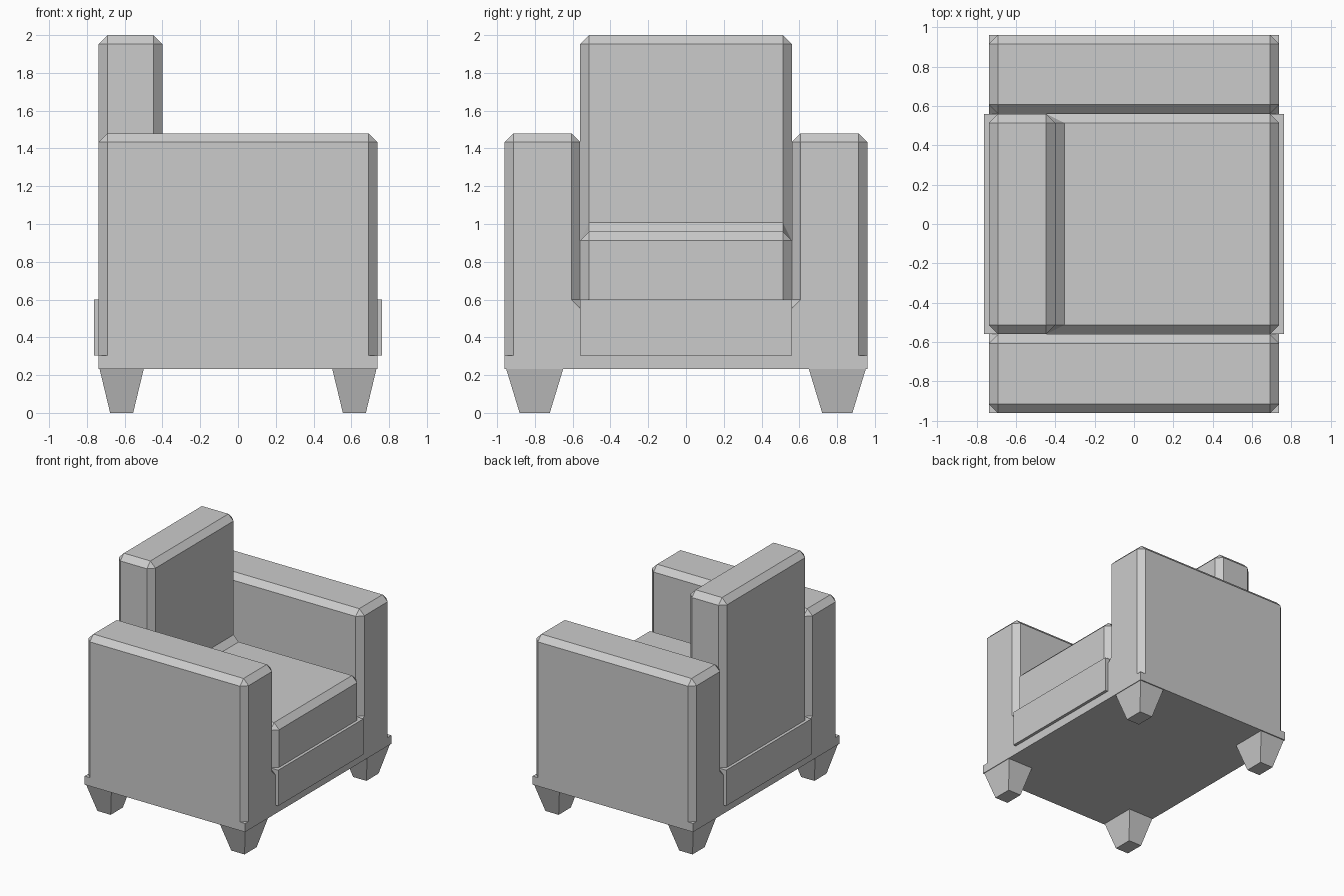
import bpy, bmesh
from mathutils import Vector

cube = bpy.data.objects.get("Cube")
if cube:
    bpy.data.objects.remove(cube, do_unlink=True)

GREY = (0.6, 0.6, 0.6, 1.0)
upholstery = bpy.data.materials.new("plain grey")
upholstery.use_nodes = True
upholstery.diffuse_color = GREY
upholstery.node_tree.nodes["Principled BSDF"].inputs["Base Color"].default_value = GREY

# Shared dimensions
DEPTH, WIDTH, INNER = 0.738, 0.961, 0.56    # half depth, half width, half seat width
FLOOR, BASE_TOP, RAIL_TOP = 0.233, 0.304, 0.601
CHAMFER = 0.047


def finish(name, bm):
    bmesh.ops.recalc_face_normals(bm, faces=bm.faces)
    mesh = bpy.data.meshes.new(name)
    bm.to_mesh(mesh)
    bm.free()
    mesh.materials.append(upholstery)
    obj = bpy.data.objects.new(name, mesh)
    bpy.context.collection.objects.link(obj)
    return obj


def extruded(profile, y0, y1):
    """Extrude an (x, z) profile along y."""
    bm = bmesh.new()
    face = bm.faces.new([bm.verts.new((x, y0, z)) for x, z in profile])
    moved = bmesh.ops.extrude_face_region(bm, geom=[face])["geom"]
    verts = [v for v in moved if isinstance(v, bmesh.types.BMVert)]
    bmesh.ops.translate(bm, verts=verts, vec=Vector((0, y1 - y0, 0)))
    # restore the starting cap if the extrusion consumed it
    bmesh.ops.holes_fill(bm, edges=[e for e in bm.edges if e.is_boundary])
    bmesh.ops.recalc_face_normals(bm, faces=bm.faces)
    return bm


def box(half_x, y0, y1, z0, z1):
    return extruded([(-half_x, z0), (half_x, z0), (half_x, z1), (-half_x, z1)], y0, y1)


def chamfer(bm, bottom):
    """Chamfer every edge except those lying on the bottom."""
    edges = [e for e in bm.edges if max(v.co.z for v in e.verts) > bottom + 0.01]
    bmesh.ops.bevel(bm, geom=edges, offset=CHAMFER, segments=1, profile=0.5, affect='EDGES')
    return bm


# Base slab and the rail that shows at both ends
finish("base", box(DEPTH, -WIDTH, WIDTH, FLOOR, BASE_TOP))
finish("seat_rail", box(0.763, -INNER, INNER, BASE_TOP, RAIL_TOP))

# Seat and backrest: one chamfered L-shaped block
back_front, seat_top, back_top = -0.4, 0.96, 2.0
profile = [(-DEPTH, RAIL_TOP), (DEPTH, RAIL_TOP), (DEPTH, seat_top),
           (back_front, seat_top), (back_front, back_top), (-DEPTH, back_top)]
finish("seat_and_back", chamfer(extruded(profile, -INNER, INNER), RAIL_TOP))

for side, s in (("right", -1), ("left", 1)):
    # Arms
    y0, y1 = sorted((s * INNER, s * WIDTH))
    finish(side + "_arm", chamfer(box(DEPTH, y0, y1, BASE_TOP, 1.48), BASE_TOP))

    # Square corner fill beside the rail, its top inner corners clipped
    y0, y1 = sorted((s * INNER, s * (INNER + CHAMFER + 0.001)))
    fill = box(DEPTH, y0, y1, BASE_TOP, RAIL_TOP)
    corners = [v for v in fill.verts
               if v.co.z > RAIL_TOP - 0.01 and abs(v.co.y) < INNER + 0.01]
    bmesh.ops.bevel(fill, geom=corners, offset=CHAMFER, segments=1,
                    profile=0.5, affect='VERTICES')
    finish(side + "_rail_corner", fill)

    # Tapered feet
    for end, e in (("back", -1), ("front", 1)):
        bm = bmesh.new()
        bmesh.ops.create_cube(bm, size=1)
        for v in bm.verts:
            top = v.co.z > 0
            half_x, half_y = (0.117, 0.151) if top else (0.061, 0.08)
            v.co = (e * 0.616 + 2 * v.co.x * half_x,
                    s * 0.801 + 2 * v.co.y * half_y,
                    FLOOR if top else 0)
        finish(f"{end}_{side}_foot", bm)
